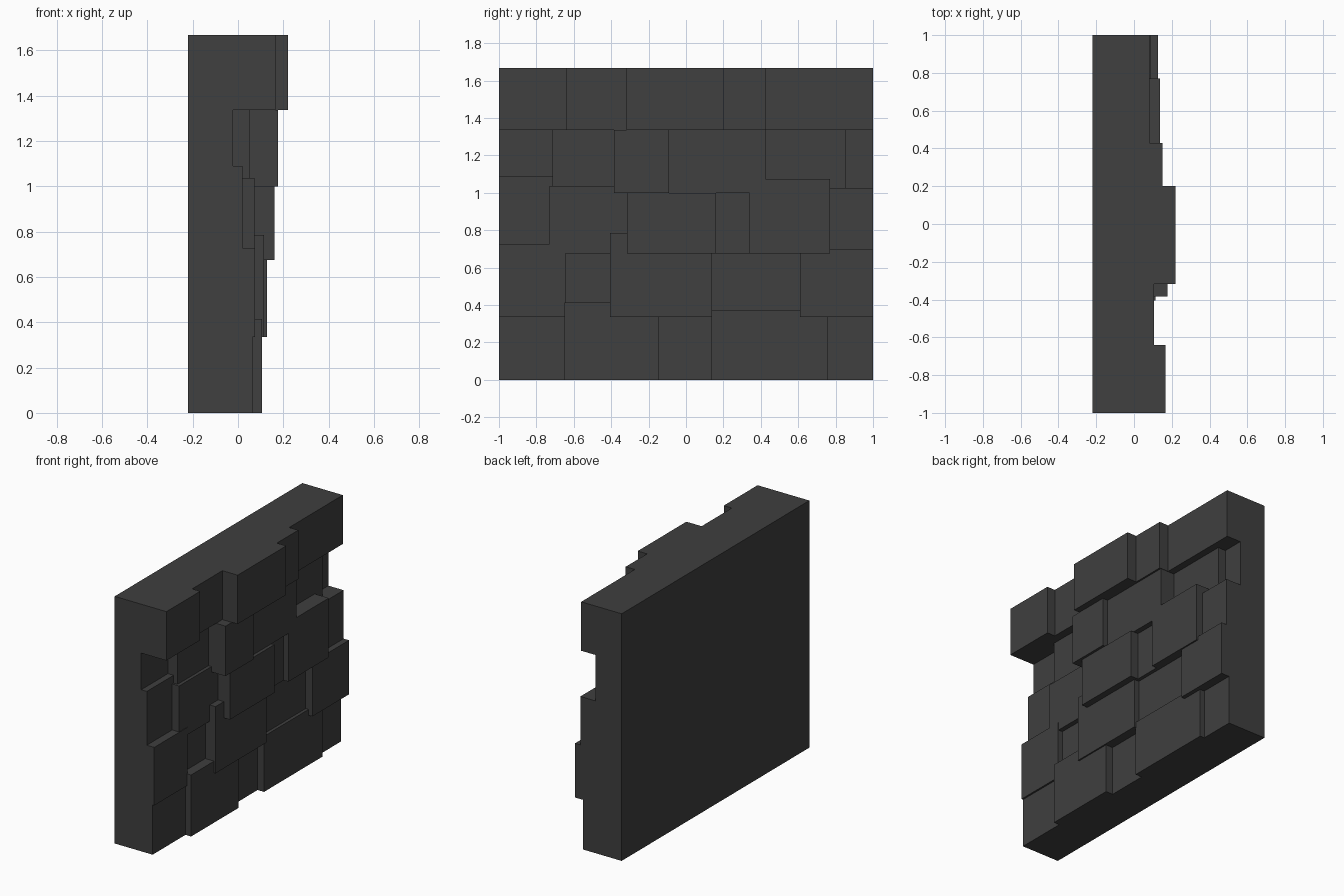
import bpy, bmesh, math

if "Cube" in bpy.data.objects:
    bpy.data.objects.remove(bpy.data.objects["Cube"])

BACK = -0.22      # flat rear plane of the wall
TOP = 1.667

# Stones: y from, y to, z from, z to, front depth (the most forward stone wins)
STONES = [
    # bottom course
    (-1, -.645, 0, .335, .063), (-.65, -.145, 0, .415, .105), (-.145, .135, 0, .335, .052),
    (.135, .76, 0, .375, .10), (.76, 1, 0, .335, .067),
    # second course
    (-1, -.645, .335, .727, .075), (-.645, -.405, .335, .675, .04),
    (-.405, .14, .335, .785, .115), (.14, .61, .335, .675, .078), (.61, 1, .335, .70, .128),
    # third course
    (-1, -.715, .727, 1.09, .02), (-.73, -.315, .675, 1.037, .072),
    (-.315, .16, .675, 1.0, .16), (.16, .34, .675, 1.0, .102),
    (.34, .77, .675, 1.075, .138), (.77, 1, .70, 1.027, .088),
    # fourth course
    (-1, -.715, 1.09, 1.337, -.022), (-.715, -.385, 1.037, 1.337, .05),
    (-.385, -.09, 1.0, 1.337, .177), (-.09, .425, 1.0, 1.337, .138),
    (.425, .855, 1.027, 1.337, .033), (.855, 1, 1.027, 1.337, -.025),
    # top course
    (-1, -.64, 1.337, TOP, .166), (-.64, -.318, 1.337, TOP, .106),
    (-.318, .20, 1.337, TOP, .22), (.20, .428, 1.337, TOP, .15), (.428, 1, 1.337, TOP, .082),
]

ys = sorted({v for s in STONES for v in s[0:2]})
zs = sorted({v for s in STONES for v in s[2:4]})
NY, NZ = len(ys) - 1, len(zs) - 1


def depth(i, j):
    """Front depth of a grid cell; outside the wall it is the rear plane."""
    if not (0 <= i < NY and 0 <= j < NZ):
        return BACK
    y, z = (ys[i] + ys[i + 1]) / 2, (zs[j] + zs[j + 1]) / 2
    return max((s[4] for s in STONES if s[0] < y < s[1] and s[2] < z < s[3]), default=-.03)


bm = bmesh.new()


def quad(*pts):
    bm.faces.new([bm.verts.new(p) for p in pts])


# Stone fronts and rear
for i in range(NY):
    for j in range(NZ):
        a, b, c, d = ys[i], ys[i + 1], zs[j], zs[j + 1]
        for x in (depth(i, j), BACK):
            quad((x, a, c), (x, b, c), (x, b, d), (x, a, d))
# Steps between stones, and the outer ends
for i in range(NY + 1):
    for j in range(NZ):
        p, q = depth(i - 1, j), depth(i, j)
        if p != q:
            quad((p, ys[i], zs[j]), (q, ys[i], zs[j]), (q, ys[i], zs[j + 1]), (p, ys[i], zs[j + 1]))
for i in range(NY):
    for j in range(NZ + 1):
        p, q = depth(i, j - 1), depth(i, j)
        if p != q:
            quad((p, ys[i], zs[j]), (q, ys[i], zs[j]), (q, ys[i + 1], zs[j]), (p, ys[i + 1], zs[j]))

# Orient every face explicitly by probing which side is solid
def solid(p):
    i = sum(v < p.y for v in ys) - 1
    j = sum(v < p.z for v in zs) - 1
    return BACK < p.x < depth(i, j)


bm.normal_update()
for f in bm.faces:
    if solid(f.calc_center_median() + f.normal * 1e-4):
        f.normal_flip()
bmesh.ops.remove_doubles(bm, verts=bm.verts[:], dist=1e-5)
bmesh.ops.dissolve_limit(bm, angle_limit=math.radians(1), verts=bm.verts[:], edges=bm.edges[:])

mesh = bpy.data.meshes.new("stone_wall")
bm.to_mesh(mesh)
bm.free()
stone = bpy.data.materials.new("dark grey stone")
stone.diffuse_color = (0.05, 0.05, 0.05, 1)
stone.use_nodes = True
stone.node_tree.nodes["Principled BSDF"].inputs["Base Color"].default_value = stone.diffuse_color
mesh.materials.append(stone)
bpy.context.collection.objects.link(bpy.data.objects.new("stone_wall", mesh))
